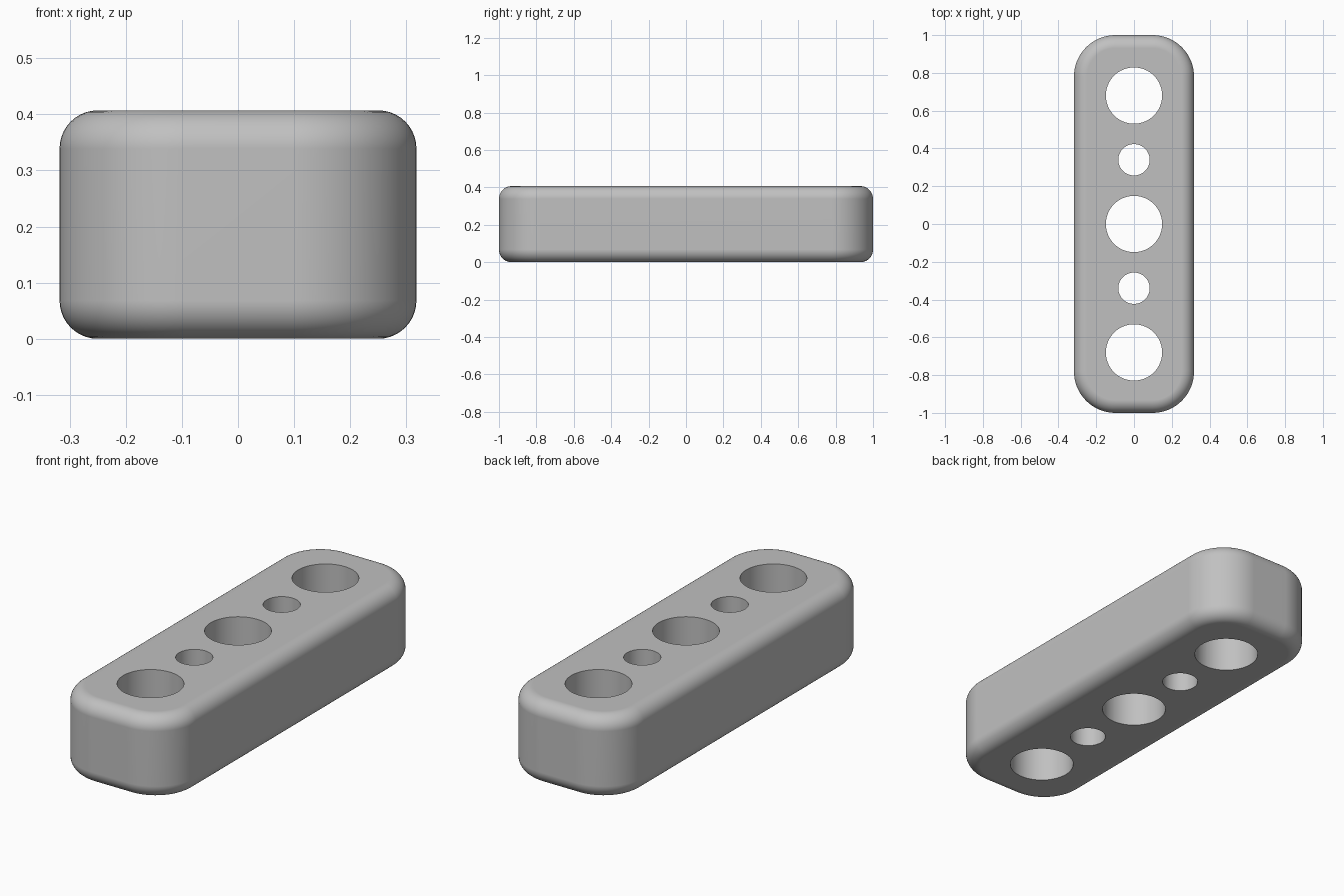
import bpy, bmesh, math

cube = bpy.data.objects.get("Cube")
if cube:
    bpy.data.objects.remove(cube, do_unlink=True)

HALF_W, HALF_L, HEIGHT = 0.318, 1.0, 0.407
CORNER, FILLET = 0.22, 0.068
CORNER_STEPS, FILLET_STEPS = 16, 10

grey = bpy.data.materials.new("plain grey")
grey.use_nodes = True
colour = (0.53, 0.53, 0.53, 1)
grey.diffuse_color = colour
grey.node_tree.nodes["Principled BSDF"].inputs["Base Color"].default_value = colour


def outline(inset):
    """Rounded rectangle, shrunk evenly by the inset."""
    points = []
    for corner, (sx, sy) in enumerate([(1, 1), (-1, 1), (-1, -1), (1, -1)]):
        for i in range(CORNER_STEPS + 1):
            a = (corner + i / CORNER_STEPS) * math.pi / 2
            r = CORNER - inset
            points.append((sx * (HALF_W - CORNER) + r * math.cos(a),
                           sy * (HALF_L - CORNER) + r * math.sin(a)))
    return points


def make_object(name, bm):
    mesh = bpy.data.meshes.new(name)
    bm.to_mesh(mesh)
    bm.free()
    obj = bpy.data.objects.new(name, mesh)
    bpy.context.collection.objects.link(obj)
    return obj


# Body: outline lofted through a rounded bottom edge and a rounded top edge
lower = []
for i in range(FILLET_STEPS + 1):
    a = i / FILLET_STEPS * math.pi / 2
    lower.append((FILLET * (1 - math.sin(a)), FILLET * (1 - math.cos(a))))
levels = lower + [(inset, HEIGHT - z) for inset, z in reversed(lower)]

bm = bmesh.new()
rings = [[bm.verts.new((x, y, z)) for x, y in outline(inset)] for inset, z in levels]
for low, high in zip(rings, rings[1:]):
    for i in range(len(low)):
        j = (i + 1) % len(low)
        bm.faces.new((low[i], low[j], high[j], high[i]))
bm.faces.new(reversed(rings[0]))
bm.faces.new(rings[-1])
body = make_object("drilled_block", bm)
body.data.materials.append(grey)

# Through holes: large and small alternating along the length
bm = bmesh.new()
for step in range(-2, 3):
    radius = 0.083 if step % 2 else 0.149
    made = bmesh.ops.create_cone(bm, cap_ends=True, segments=64, radius1=radius,
                                 radius2=radius, depth=HEIGHT * 2)
    bmesh.ops.translate(bm, verts=made["verts"], vec=(0, step * 0.34, HEIGHT / 2))
cutter = make_object("hole_cutter", bm)
cutter.data.materials.append(grey)
cutter.hide_render = True

bpy.context.view_layer.objects.active = body
body.select_set(True)
cut = body.modifiers.new("holes", "BOOLEAN")
cut.operation = "DIFFERENCE"
cut.solver = "EXACT"
cut.object = cutter
bpy.ops.object.modifier_apply(modifier=cut.name)
bpy.data.objects.remove(cutter, do_unlink=True)

# Smooth rounded edges, crisp hole rims, flat caps
bpy.ops.object.shade_smooth_by_angle(angle=math.radians(35))
normals = body.modifiers.new("clean_normals", "WEIGHTED_NORMAL")
normals.keep_sharp = True
